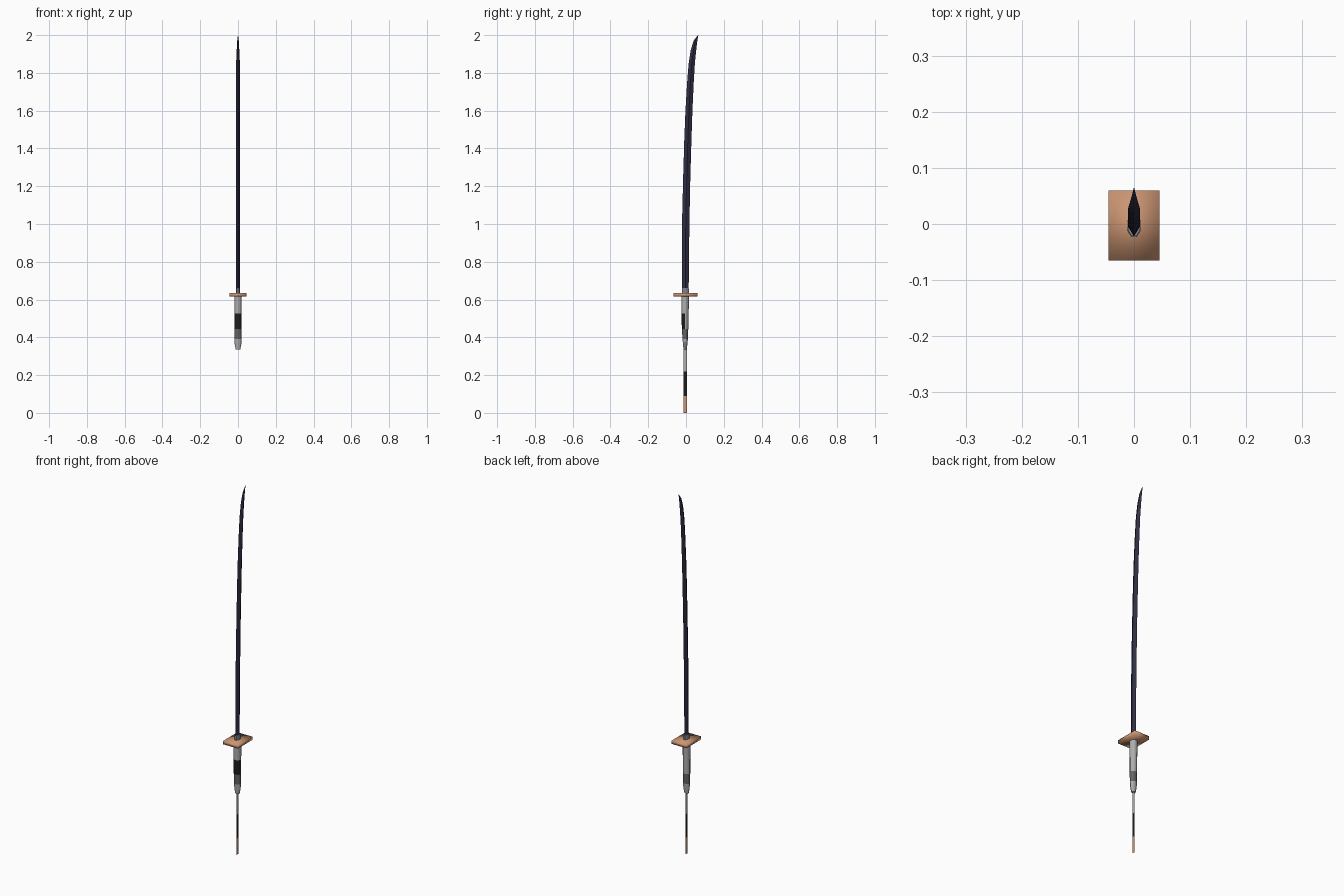
import bpy, math

if "Cube" in bpy.data.objects:
    bpy.data.objects.remove(bpy.data.objects["Cube"])


def material(name, rgb):
    m = bpy.data.materials.new(name)
    m.diffuse_color = (*rgb, 1)
    m.use_nodes = True
    m.node_tree.nodes["Principled BSDF"].inputs["Base Color"].default_value = m.diffuse_color
    return m


NAVY = material("dark navy steel", (0.028, 0.028, 0.058))
STEEL = material("collar grey", (0.22, 0.22, 0.27))
COPPER = material("copper", (0.60, 0.30, 0.17))
GREY = material("light grey", (0.42, 0.42, 0.42))
DARK = material("dark grey", (0.13, 0.13, 0.13))
BLACK = material("black", (0.012, 0.012, 0.012))


def build(name, verts, faces, mats, rule=None, smooth=None):
    me = bpy.data.meshes.new(name)
    me.from_pydata(verts, [], faces)
    for m in mats:
        me.materials.append(m)
    if rule:
        for p in me.polygons:
            p.material_index = rule(p.center)
    ob = bpy.data.objects.new(name, me)
    bpy.context.collection.objects.link(ob)
    if smooth is not None:
        bpy.ops.object.select_all(action='DESELECT')
        ob.select_set(True)
        bpy.context.view_layer.objects.active = ob
        bpy.ops.object.shade_smooth_by_angle(angle=math.radians(smooth))
    return ob


def loft(name, rings, sides, mats, rule=None, smooth=None, phase=0.0):
    """rings: (z, half width in x, y min, y max), elliptical sections"""
    verts, faces = [], []
    for z, hx, y0, y1 in rings:
        for i in range(sides):
            a = 2 * math.pi * i / sides + phase
            verts.append((hx * math.cos(a),
                          (y0 + y1) / 2 + (y1 - y0) / 2 * math.sin(a), z))
    for r in range(len(rings) - 1):
        for i in range(sides):
            j = (i + 1) % sides
            a, b = r * sides, (r + 1) * sides
            faces.append((a + i, a + j, b + j, b + i))
    faces.append(tuple(reversed(range(sides))))
    top = (len(rings) - 1) * sides
    faces.append(tuple(range(top, top + sides)))
    return build(name, verts, faces, mats, rule, smooth)


# curved blade with a diamond section
loft("blade", [
    (0.63, 0.011, -0.022, 0.014), (0.85, 0.011, -0.022, 0.016),
    (1.05, 0.011, -0.020, 0.019), (1.25, 0.011, -0.015, 0.023),
    (1.45, 0.011, -0.009, 0.029), (1.60, 0.011, -0.003, 0.034),
    (1.75, 0.011, 0.006, 0.041), (1.85, 0.010, 0.014, 0.047),
    (1.92, 0.007, 0.025, 0.054), (1.97, 0.004, 0.040, 0.060),
    (2.00, 0.0004, 0.063, 0.065)], 4, [NAVY])

# collar between blade and guard
loft("collar", [(0.63, 0.013, -0.024, 0.018), (0.66, 0.012, -0.023, 0.016)],
     8, [STEEL], phase=math.pi / 8)

# rectangular guard, softly shaded
bpy.ops.mesh.primitive_cube_add(size=1, location=(0, -0.0025, 0.625))
guard = bpy.context.object
guard.name = "guard"
guard.scale = (0.09, 0.125, 0.018)
bpy.ops.object.transform_apply(location=False, rotation=False, scale=True)
guard.data.materials.append(COPPER)
bpy.ops.object.shade_smooth()


# handle: black panel on the front, dark band, light end cap
def handle_colour(c):
    if 0.445 < c.z < 0.525 and c.y < -0.008:
        return 2
    return 1 if 0.39 < c.z < 0.445 else 0


loft("handle", [
    (0.617, 0.019, -0.025, 0.016), (0.525, 0.019, -0.024, 0.014),
    (0.445, 0.019, -0.022, 0.012), (0.39, 0.019, -0.018, 0.010),
    (0.36, 0.017, -0.016, 0.007), (0.335, 0.012, -0.013, 0.004)],
    12, [GREY, DARK, BLACK], handle_colour, 40)

# flat ribbon hanging below the handle
levels = [0.0, 0.09, 0.22, 0.345]
verts = [(0, y, z) for z in levels for y in (-0.013, 0.004)]
faces = [(2 * i, 2 * i + 1, 2 * i + 3, 2 * i + 2) for i in range(3)]
build("ribbon", verts, faces, [COPPER, BLACK, GREY],
      lambda c: 0 if c.z < 0.09 else 1 if c.z < 0.22 else 2)
